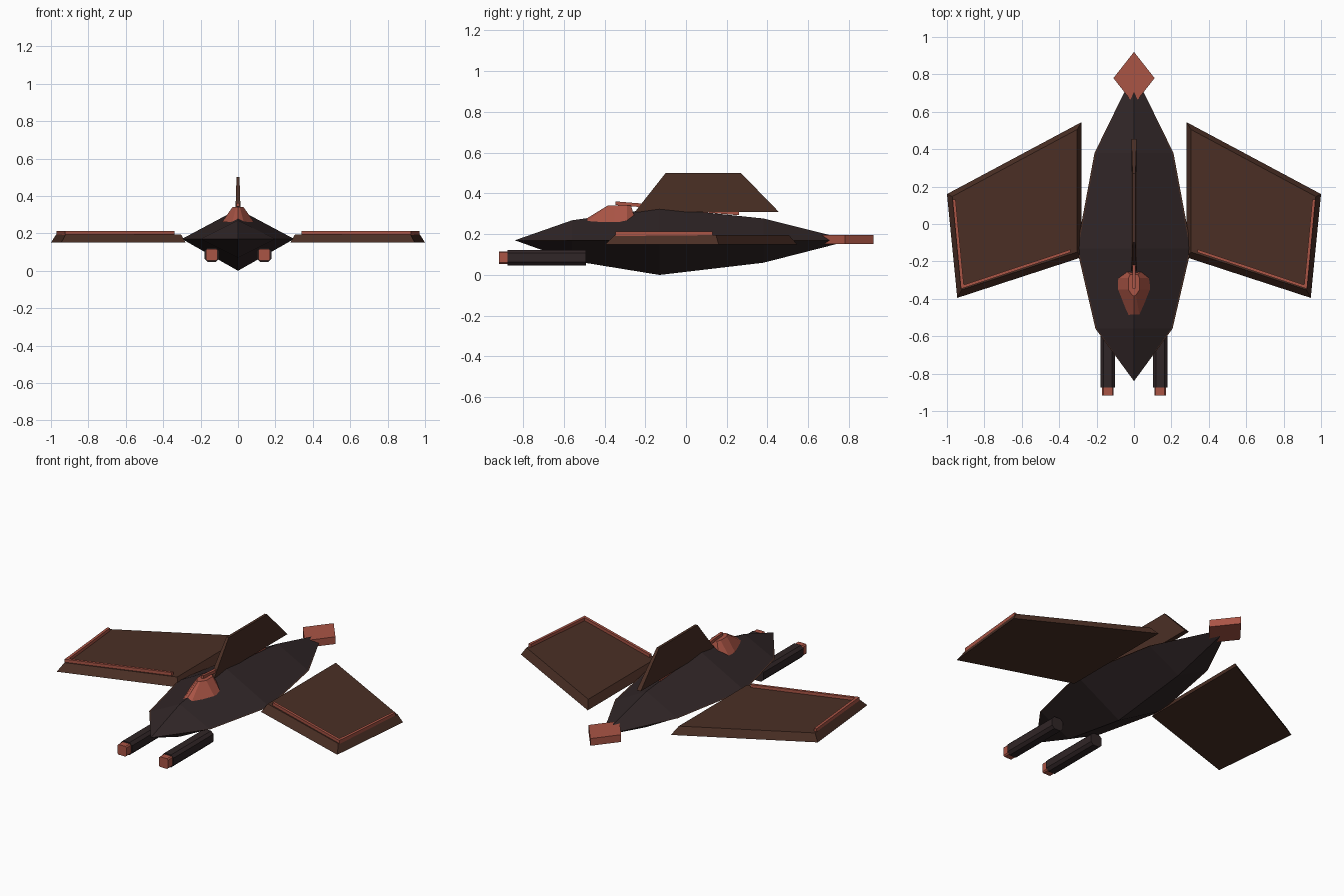
import bpy

if "Cube" in bpy.data.objects:
    bpy.data.objects.remove(bpy.data.objects["Cube"])


def material(name, rgb):
    m = bpy.data.materials.new(name)
    m.use_nodes = True
    m.diffuse_color = (*rgb, 1)
    m.node_tree.nodes["Principled BSDF"].inputs["Base Color"].default_value = (*rgb, 1)
    return m


RED = material("dull red", (0.40, 0.09, 0.06))
BROWN = material("dark brown", (0.069, 0.028, 0.018))
DARK = material("charcoal", (0.030, 0.019, 0.020))


def loft(name, rings, mat):
    """Skin equal-sized rings of points and cap both ends."""
    n = len(rings[0])
    verts = [p for ring in rings for p in ring]
    faces = [list(range(n)), list(range(len(verts) - n, len(verts)))]
    for r in range(len(rings) - 1):
        for i in range(n):
            j = (i + 1) % n
            faces.append([r * n + i, r * n + j, (r + 1) * n + j, (r + 1) * n + i])
    me = bpy.data.meshes.new(name)
    me.from_pydata(verts, [], faces)
    ob = bpy.data.objects.new(name, me)
    bpy.context.collection.objects.link(ob)
    me.materials.append(mat)
    # Weld pointed ends and make normals face outwards
    import bmesh
    bm = bmesh.new()
    bm.from_mesh(me)
    bmesh.ops.remove_doubles(bm, verts=bm.verts, dist=0.0005)
    bmesh.ops.recalc_face_normals(bm, faces=bm.faces)
    bm.to_mesh(me)
    bm.free()
    return ob


def slab(name, outline, z0, z1, mat, top=None):
    """Prism over an xy outline, with an optional different top outline."""
    return loft(name, [[(x, y, z0) for x, y in outline],
                       [(x, y, z1) for x, y in (top or outline)]], mat)


def diamond(y, w, lo, hi, mid=0.17):
    return [(w, y, mid), (0, y, hi), (-w, y, mid), (0, y, lo)]


def chamfered(cx, cz, y, r, c):
    pts = [(r, c), (c, r), (-c, r), (-r, c), (-r, -c), (-c, -r), (c, -r), (r, -c)]
    return [(cx + a, y, cz + b) for a, b in pts]


# Hull: diamond sections tapering to a point at nose and tail
stations = [(-0.84, 0, 0.17, 0.17), (-0.56, 0.2, 0.07, 0.268), (-0.13, 0.3, 0, 0.33),
            (0.38, 0.205, 0.06, 0.277), (0.81, 0, 0.17, 0.17)]
loft("hull", [diamond(*s) for s in stations], DARK)

# Thin brown rim around the hull's widest line
loft("hull_rim", [diamond(y, w + 0.006 if w else 0, 0.17 - 0.1 * w, 0.17 + 0.1 * w)
                  for y, w, lo, hi in stations], BROWN)

# Tail block
slab("tail_block", [(0, 0.92), (0.11, 0.78), (0, 0.64), (-0.11, 0.78)], 0.152, 0.196, RED)

# Cockpit canopy with a narrow sloping roof
slab("canopy", [(0, -0.515), (0.03, -0.49), (0.085, -0.35), (0.085, -0.29), (0.05, -0.245),
                (-0.05, -0.245), (-0.085, -0.29), (-0.085, -0.35), (-0.03, -0.49)],
     0.26, 0.34, RED,
     [(0, -0.385), (0.01, -0.38), (0.03, -0.35), (0.03, -0.29), (0.02, -0.27),
      (-0.02, -0.27), (-0.03, -0.29), (-0.03, -0.35), (-0.01, -0.38)])

# Dorsal fin, thinner at the top, and the red spar running through its base
slab("dorsal_fin", [(0.014, -0.25), (0.014, 0.455), (-0.014, 0.455), (-0.014, -0.25)],
     0.31, 0.5, BROWN,
     [(0.008, -0.1), (0.008, 0.27), (-0.008, 0.27), (-0.008, -0.1)])
loft("fin_spar", [[(s * 0.008, y, z + t * 0.009) for s, t in ((1, 1), (-1, 1), (-1, -1), (1, -1))]
                  for y, z in ((-0.345, 0.352), (0.26, 0.302))], RED)

for side, s in (("left", 1), ("right", -1)):
    # Wing plate with sloping edges
    def flip(points):
        return [(s * x, y) for x, y in points]

    slab(side + "_wing", flip([(0.28, 0.545), (0.28, -0.178), (0.945, -0.395), (1, 0.16)]),
         0.15, 0.195, BROWN,
         flip([(0.305, 0.505), (0.305, -0.15), (0.922, -0.352), (0.972, 0.147)]))

    # Red strips along the leading edge and the wing tip
    strips = {"_leading_strip": [(0.34, -0.152), (0.925, -0.347), (0.925, -0.33), (0.34, -0.136)],
              "_tip_strip": [(0.925, -0.347), (0.97, 0.13), (0.954, 0.13), (0.909, -0.335)]}
    for name, outline in strips.items():
        slab(side + name, flip(outline), 0.19, 0.213, RED)

    # Cannon barrel and muzzle
    loft(side + "_cannon", [chamfered(s * 0.14, 0.085, y, 0.038, 0.022)
                            for y in (-0.875, -0.49)], DARK)
    loft(side + "_muzzle", [chamfered(s * 0.14, 0.085, y, 0.031, 0.024)
                            for y in (-0.917, -0.87)], RED)
